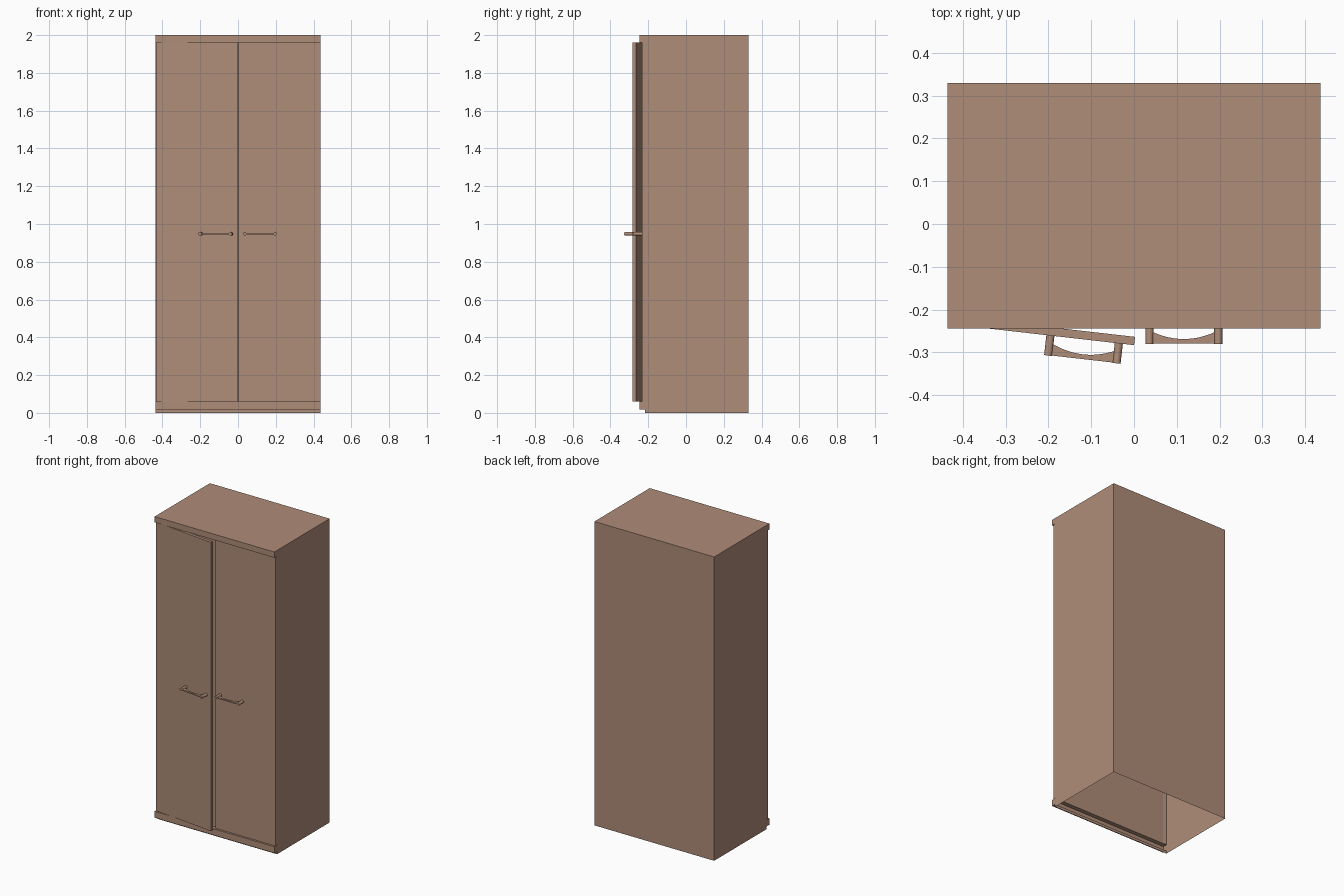
import bpy
import bmesh
import math
from mathutils import Matrix

if "Cube" in bpy.data.objects:
    bpy.data.objects.remove(bpy.data.objects["Cube"])

W = 0.436                      # half width
FRONT, LIP, BACK = -0.217, -0.245, 0.33
DOOR_FRONT = -0.234

wood = bpy.data.materials.new("brown_wood")
wood.diffuse_color = (0.43, 0.265, 0.19, 1)
wood.use_nodes = True
wood.node_tree.nodes["Principled BSDF"].inputs["Base Color"].default_value = wood.diffuse_color


def make_object(name, bm, matrix=Matrix()):
    bmesh.ops.recalc_face_normals(bm, faces=bm.faces)
    me = bpy.data.meshes.new(name)
    bm.to_mesh(me)
    bm.free()
    me.materials.append(wood)
    ob = bpy.data.objects.new(name, me)
    ob.matrix_world = matrix
    bpy.context.collection.objects.link(ob)
    return ob


def extrude_profile(points, direction):
    bm = bmesh.new()
    face = bm.faces.new([bm.verts.new(p) for p in points])
    ext = bmesh.ops.extrude_face_region(bm, geom=[face], use_keep_orig=True)
    moved = [g for g in ext["geom"] if isinstance(g, bmesh.types.BMVert)]
    bmesh.ops.translate(bm, verts=moved, vec=direction)
    bmesh.ops.recalc_face_normals(bm, faces=bm.faces)
    return bm


# Cabinet shell: side profile with top and bottom lips, open underneath
profile = [(BACK, 0), (BACK, 2), (LIP, 2), (LIP, 1.962), (FRONT, 1.962),
           (FRONT, 0.06), (LIP, 0.06), (LIP, 0.018), (FRONT, 0.018), (FRONT, 0)]
bm = extrude_profile([(-W, y, z) for y, z in profile], (2 * W, 0, 0))
bottom = [f for f in bm.faces if all(v.co.z < 0.001 for v in f.verts)]
bmesh.ops.delete(bm, geom=bottom, context='FACES')
make_object("cabinet_shell", bm)


def build_door(side, hinge_x, angle):
    """Door and handle in hinge space; side is the sign of x at the hinge."""
    hinge = Matrix.Translation((hinge_x, DOOR_FRONT, 0)) @ Matrix.Rotation(angle, 4, 'Z')
    label = "right" if side > 0 else "left"

    def local(x):              # distance from the middle gap to hinge space
        return side * (x - W)

    # Door panel
    x0, x1 = local(0.0), local(W)
    bm = extrude_profile([(x0, 0, 0.061), (x1, 0, 0.061), (x1, 0, 1.961), (x0, 0, 1.961)],
                         (0, 0.0195 if side < 0 else FRONT - DOOR_FRONT - 0.0005, 0))
    make_object(label + "_door", bm, hinge)

    # Handle posts
    for name, x in (("inner", 0.036), ("outer", 0.197)):
        bm = bmesh.new()
        m = Matrix.Translation((local(x), -0.0235, 0.948)) @ Matrix.Rotation(math.pi / 2, 4, 'X')
        bmesh.ops.create_cone(bm, cap_ends=True, segments=16, radius1=0.0095,
                              radius2=0.0095, depth=0.047, matrix=m)
        post = make_object(f"{label}_{name}_handle_post", bm, hinge)
        bpy.context.view_layer.objects.active = post
        post.select_set(True)
        bpy.ops.object.shade_smooth_by_angle()
        post.select_set(False)

    # Handle grip: straight outside, arched towards the door inside
    n = 12
    pts = [(local(0.196), -0.046), (local(0.037), -0.046)]
    for i in range(n + 1):
        t = i / n
        y = -0.018 - 0.017 * (1 - (2 * t - 1) ** 2)
        pts.append((local(0.042 + 0.149 * t), y))
    bm = extrude_profile([(x, y, 0.944) for x, y in pts], (0, 0, 0.008))
    make_object(label + "_handle_grip", bm, hinge)


build_door(1, W, 0)
build_door(-1, -W + 0.003, math.radians(-6.5))   # left door stands ajar
